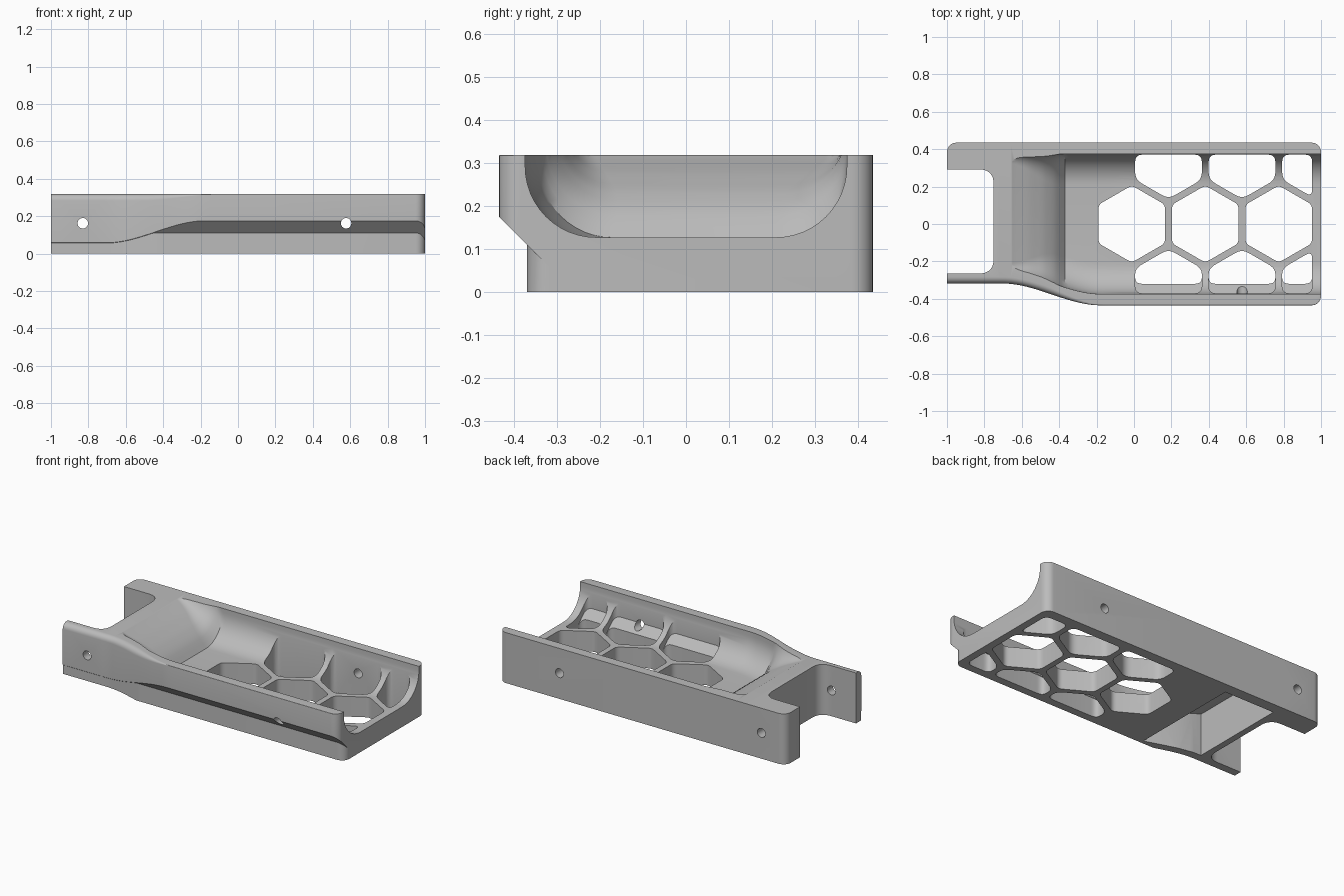
import bpy, bmesh, math
from mathutils import Vector

if "Cube" in bpy.data.objects:
    bpy.data.objects.remove(bpy.data.objects["Cube"])

TOP = 0.318      # overall height
HALF = 0.435     # half width
FLOOR = 0.127    # thickness of the tray floor
END_R = 0.05     # rounding of the outer end corners


# ---------- helpers ----------
def smoothstep(a, b, x):
    t = max(0.0, min(1.0, (x - a) / (b - a)))
    return t * t * (3 - 2 * t)


def interp(points, x):
    for (x0, v0), (x1, v1) in zip(points, points[1:]):
        if x <= x1:
            return v0 + (v1 - v0) * max(0.0, (x - x0) / (x1 - x0))
    return points[-1][1]


def make_object(name, bm):
    bmesh.ops.recalc_face_normals(bm, faces=bm.faces[:])
    mesh = bpy.data.meshes.new(name)
    bm.to_mesh(mesh)
    bm.free()
    obj = bpy.data.objects.new(name, mesh)
    bpy.context.scene.collection.objects.link(obj)
    return obj


def loft(name, sections):
    """Skin a list of equally long 3D loops and cap both ends."""
    bm = bmesh.new()
    rings = [[bm.verts.new(p) for p in s] for s in sections]
    n = len(rings[0])
    for a, b in zip(rings, rings[1:]):
        for i in range(n):
            j = (i + 1) % n
            bm.faces.new((a[i], a[j], b[j], b[i]))
    bm.faces.new(rings[0])
    bm.faces.new(rings[-1][::-1])
    return make_object(name, bm)


def prism(name, outline, z0, z1):
    return loft(name, [[(x, y, z) for x, y in outline] for z in (z0, z1)])


def clip(poly, axis, limit, sign):
    """Keep the part of a 2D polygon where sign * coordinate <= sign * limit."""
    out = []
    for i, p in enumerate(poly):
        q = poly[(i + 1) % len(poly)]
        dp, dq = sign * (limit - p[axis]), sign * (limit - q[axis])
        if dp >= 0:
            out.append(p)
        if dp * dq < 0:
            out.append(p.lerp(q, dp / (dp - dq)))
    return out


def rounded(poly, radius, steps=5):
    out = []
    for i, p in enumerate(poly):
        ends = []
        for q in (poly[i - 1], poly[(i + 1) % len(poly)]):
            d = q - p
            ends.append(p + d.normalized() * min(radius, d.length * 0.4))
        for k in range(steps + 1):
            t = k / steps
            out.append(ends[0] * (1 - t) ** 2 + p * 2 * t * (1 - t) + ends[1] * t * t)
    return out


def rectangle(x0, x1, y0, y1):
    return [Vector(p) for p in ((x0, y0), (x1, y0), (x1, y1), (x0, y1))]


def corner_inset(x, both):
    """How far the side retreats near a rounded end."""
    d = (abs(x) if both else x) - (1 - END_R)
    return END_R - math.sqrt(max(0.0, END_R ** 2 - d * d)) if d > 0 else 0.0


# ---------- main body, lofted along its length ----------
def front_side(x):
    return -0.318 - (HALF - 0.318) * smoothstep(-0.70, -0.18, x)


def body_section(x):
    back = HALF - corner_inset(x, True)
    inset = corner_inset(x, False)
    upper = front_side(x) + inset
    lower = max(front_side(x) + 0.002, -0.37) + inset
    r = 0.035 - 0.033 * smoothstep(-0.5, -0.12, x)
    pts = [(back, 0), (back, TOP)]
    for k in range(7):
        a = math.pi / 2 * k / 6
        pts.append((upper + r - r * math.sin(a), TOP - r + r * math.cos(a)))
    pts += [(upper, -0.26 - upper), (lower, -0.26 - lower), (lower, 0)]
    return [(x, y, z) for y, z in pts]


arc = [1 - END_R + END_R * math.sin(math.pi / 2 * k / 7) for k in range(8)]
stations = [-x for x in reversed(arc)] + [-0.72 + 0.03 * k for k in range(22)] + arc
body = loft("tray_body", [body_section(x) for x in stations])

# ---------- channel with rounded bottom and ramped end ----------
RAMP = [(-0.67, 0.326), (-0.65, 0.316), (-0.56, 0.278), (-0.48, 0.235),
        (-0.42, 0.19), (-0.37, FLOOR), (1.1, FLOOR)]


def channel_section(x):
    z0 = interp(RAMP, x)
    y0, y1 = front_side(x) + 0.061, 0.374
    r = 0.05 + 0.115 * smoothstep(-0.67, -0.4, x)
    pts = [(y1, 0.7)]
    for k in range(13):
        a = math.pi / 2 * k / 12
        pts.append((y1 - r + r * math.cos(a), z0 + r - r * math.sin(a)))
    for k in range(13):
        a = math.pi / 2 * k / 12
        pts.append((y0 + r - r * math.sin(a), z0 + r - r * math.cos(a)))
    pts.append((y0, 0.7))
    return [(x, y, z) for y, z in pts]


runs = [-0.67 + 0.02 * k for k in range(26)] + [0.4, 1.1]
cutters = [loft("channel_cutter", [channel_section(x) for x in runs])]

# ---------- open slot at the narrow end ----------
cutters.append(prism("slot_cutter",
                     rounded(rectangle(-1.3, -0.75, -0.265, 0.292), 0.08, 8), -0.2, 0.6))

# ---------- hollow beneath the ramp ----------
CEILING = [(-0.71, 0.265), (-0.65, 0.25), (-0.56, 0.215), (-0.46, 0.14), (-0.36, 0.01)]
hollow = []
for x, z in CEILING:
    y0, y1 = front_side(x) + 0.055, 0.365
    hollow.append([(x, y0, -0.1), (x, y1, -0.1), (x, y1, z), (x, y0, z)])
cutters.append(loft("hollow_cutter", hollow))

# ---------- honeycomb openings ----------
PITCH = 0.393


def hexagon(cx, cy, radius=0.206):
    return [Vector((cx + radius * math.sin(math.pi / 3 * k),
                    cy + radius * math.cos(math.pi / 3 * k))) for k in range(6)]


for i in range(3):
    x = -0.012 + PITCH * i
    cutters.append(prism("middle_cell", rounded(hexagon(x, 0), 0.025), -0.1, 0.6))
    for side in (1, -1):
        cell = hexagon(x + PITCH / 2, side * PITCH * 0.866)
        cell = clip(cell, 0, 0.953, 1)
        wide = clip(cell, 1, side * 0.371, side)
        if side > 0:
            cutters.append(prism("back_cell", rounded(wide, 0.04), -0.1, 0.6))
            continue
        # front cells step outward above the sloped underside
        narrow = clip(cell, 1, -0.32, -1)
        cutters.append(prism("front_cell", rounded(narrow, 0.04), -0.1, 0.6))
        upper = prism("front_cell_upper", rounded(wide, 0.04), 0.0, 0.6)
        bm = bmesh.new()
        bm.from_mesh(upper.data)
        cut = bmesh.ops.bisect_plane(bm, geom=bm.verts[:] + bm.edges[:] + bm.faces[:],
                                     plane_co=(0, -0.37, 0.17), plane_no=(0, 1, 1),
                                     clear_inner=True)
        rim = [e for e in cut["geom_cut"] if isinstance(e, bmesh.types.BMEdge)]
        bmesh.ops.holes_fill(bm, edges=rim)
        bmesh.ops.recalc_face_normals(bm, faces=bm.faces[:])
        bm.to_mesh(upper.data)
        bm.free()
        cutters.append(upper)

# ---------- cross-drilled screw holes ----------
for x in (-0.83, 0.578):
    ring = [(x + 0.028 * math.cos(math.tau * k / 24), 0.162 + 0.028 * math.sin(math.tau * k / 24))
            for k in range(24)]
    cutters.append(loft("hole_cutter", [[(u, y, w) for u, w in ring] for y in (-0.7, 0.7)]))

# ---------- carve the body ----------
bpy.context.view_layer.objects.active = body
body.select_set(True)
for c in cutters:
    c.hide_render = True
    mod = body.modifiers.new(c.name, "BOOLEAN")
    mod.operation = "DIFFERENCE"
    mod.solver = "EXACT"
    mod.object = c
    bpy.ops.object.modifier_apply(modifier=mod.name)
    bpy.data.objects.remove(c)

# ---------- material and shading ----------
grey = bpy.data.materials.new("plain_grey")
grey.use_nodes = True
colour = (0.5, 0.5, 0.5, 1)
grey.diffuse_color = colour
grey.node_tree.nodes["Principled BSDF"].inputs["Base Color"].default_value = colour
body.data.materials.clear()
body.data.materials.append(grey)
for f in body.data.polygons:
    f.material_index = 0
bpy.ops.object.shade_smooth_by_angle(angle=math.radians(28))
